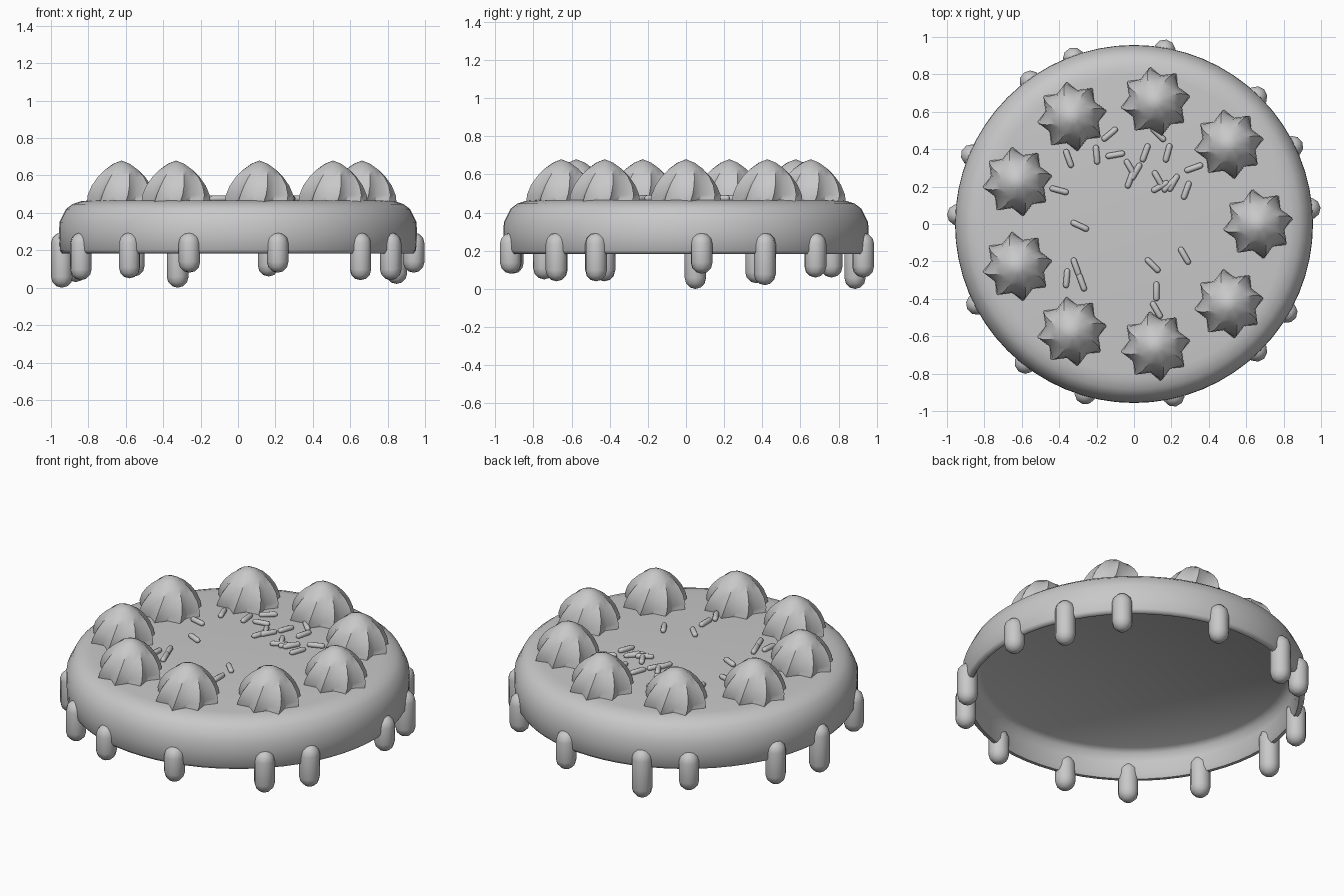
import bpy, bmesh, math
from mathutils import Matrix

default_cube = bpy.data.objects.get("Cube")
if default_cube:
    bpy.data.objects.remove(default_cube, do_unlink=True)

icing = bpy.data.materials.new("plain_grey")
icing.use_nodes = True
GREY = (0.58, 0.58, 0.58, 1)
icing.diffuse_color = GREY
icing.node_tree.nodes["Principled BSDF"].inputs["Base Color"].default_value = GREY


def finish(name, bm, sharp_angle):
    """Turn a bmesh into a smooth shaded object with the shared material."""
    mesh = bpy.data.meshes.new(name)
    bmesh.ops.recalc_face_normals(bm, faces=bm.faces)
    bm.to_mesh(mesh)
    bm.free()
    mesh.materials.append(icing)
    obj = bpy.data.objects.new(name, mesh)
    bpy.context.collection.objects.link(obj)
    bpy.ops.object.select_all(action="DESELECT")
    obj.select_set(True)
    bpy.context.view_layer.objects.active = obj
    bpy.ops.object.shade_smooth_by_angle(angle=math.radians(sharp_angle))
    return obj


def loft(profile, segments, shape=lambda index, level: 1.0, twist=0.0):
    """Stack rings of (radius, height); a radius of zero closes to a point."""
    bm = bmesh.new()
    previous = None
    for level, (radius, z) in enumerate(profile):
        if radius == 0:
            ring = [bm.verts.new((0, 0, z))] * segments
        else:
            ring = []
            for i in range(segments):
                r = radius * shape(i, level)
                turned = math.tau * i / segments + twist * level
                ring.append(bm.verts.new((r * math.cos(turned), r * math.sin(turned), z)))
        if previous:
            for i in range(segments):
                j = (i + 1) % segments
                corners = dict.fromkeys((previous[i], previous[j], ring[j], ring[i]))
                bm.faces.new(list(corners))
        previous = ring
    return bm


def capsule(name, radius, length, segments, matrix):
    """Round-ended rod along local z, centred on its own origin."""
    half = length / 2 - radius
    steps = [math.radians(a) for a in (-90, -60, -30, 0)]
    lower = [(radius * math.cos(a) if a > steps[0] else 0, radius * math.sin(a) - half)
             for a in steps]
    profile = lower + [(r, -z) for r, z in reversed(lower)]
    bm = loft(profile, segments)
    bm.transform(matrix)
    return finish(name, bm, 60)


# Icing cap: rounded disc with a shallow hollow underneath
cap_profile = [(0, 0.345), (0.85, 0.345), (0.88, 0.325), (0.895, 0.28), (0.905, 0.21),
               (0.92, 0.183), (0.94, 0.183), (0.952, 0.2), (0.957, 0.28), (0.955, 0.35),
               (0.92, 0.42), (0.885, 0.447), (0.84, 0.462), (0.8, 0.466), (0, 0.466)]
finish("icing_cap", loft(cap_profile, 64), 60)

# Drips around the rim: (angle in degrees, height of lower end)
drips = [(5, .08), (26, .02), (46, .06), (80, .06), (110, 0), (126, .06), (157, .03),
         (177, 0), (207, .04), (232, .05), (254, .08), (283, .08), (314, .04), (330, .04)]
for angle, bottom in drips:
    top = 0.295
    place = (Matrix.Rotation(math.radians(angle), 4, "Z")
             @ Matrix.Translation((0.943, 0, (bottom + top) / 2)))
    capsule("drip", 0.058, top - bottom, 10, place)


# Piped cream dollops: eight-pointed, slightly twisted rosettes
def star(index, level):
    depth = max(0.16 - 0.02 * level, 0)
    return 1 + depth * (1 if index % 2 == 0 else -1)


dollop_profile = [(0, 0.455), (0.163, 0.457), (0.164, 0.495), (0.15, 0.545), (0.125, 0.59),
                  (0.09, 0.63), (0.045, 0.662), (0, 0.68)]
for i in range(9):
    bm = loft(dollop_profile, 16, star, math.radians(4))
    bm.transform(Matrix.Rotation(math.radians(40 * i), 4, "Z")
                 @ Matrix.Translation((0.663, 0, 0))
                 @ Matrix.Rotation(math.radians(3 - 40 * i), 4, "Z"))
    finish("cream_dollop", bm, 45)

# Sprinkles lying on the cap: (x, y, heading in degrees)
sprinkles = [
    (-.13, .48, 40), (-.2, .37, 95), (-.1, .37, 10), (-.35, .35, 110), (-.4, .18, -15),
    (.06, .38, 70), (.18, .38, 75), (.13, .48, -45), (-.02, .3, 120), (-.02, .24, 70),
    (.01, .28, 60), (.13, .24, -60), (.14, .2, 30), (.19, .21, 45), (.21, .22, 60),
    (.28, .18, 70), (.32, .3, 20), (-.29, -.01, -25), (.27, -.17, -60), (.1, -.22, -45),
    (.12, -.36, 90), (.12, -.46, -60), (-.36, -.29, 85), (-.31, -.23, 110), (-.28, -.31, 110)]
for x, y, heading in sprinkles:
    place = (Matrix.Translation((x, y, 0.476))
             @ Matrix.Rotation(math.radians(heading), 4, "Z")
             @ Matrix.Rotation(math.pi / 2, 4, "Y"))
    capsule("sprinkle", 0.016, 0.105, 8, place)
